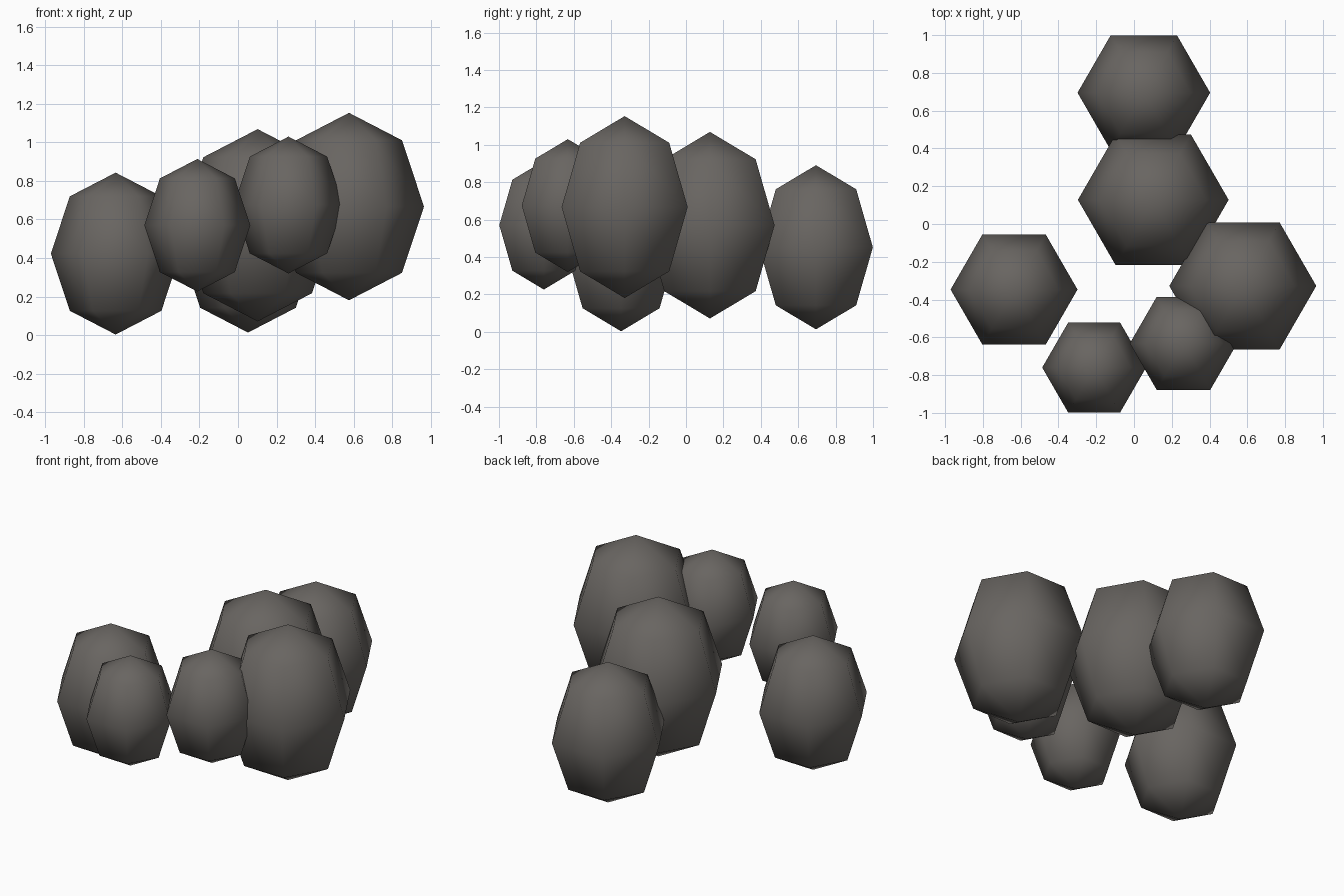
import bpy, bmesh, math

if "Cube" in bpy.data.objects:
    bpy.data.objects.remove(bpy.data.objects["Cube"])

stone = bpy.data.materials.new("warm dark grey")
stone.diffuse_color = (0.14, 0.13, 0.12, 1)
stone.use_nodes = True
stone.node_tree.nodes["Principled BSDF"].inputs["Base Color"].default_value = stone.diffuse_color

SIDES, RINGS = 6, 4
STRETCH = 1.25  # height over width


def pebble(name, x, y, z, r):
    """Low-poly six-sided sphere, stretched upward, corner towards +x."""
    bm = bmesh.new()
    top = bm.verts.new((0, 0, r * STRETCH))
    bottom = bm.verts.new((0, 0, -r * STRETCH))
    rings = []
    for j in range(1, RINGS):
        p = math.pi * j / RINGS
        rings.append([bm.verts.new((r * math.sin(p) * math.cos(a),
                                    r * math.sin(p) * math.sin(a),
                                    r * STRETCH * math.cos(p)))
                      for a in (math.tau * i / SIDES for i in range(SIDES))])
    for i in range(SIDES):
        k = (i + 1) % SIDES
        bm.faces.new((top, rings[0][i], rings[0][k]))
        bm.faces.new((bottom, rings[-1][k], rings[-1][i]))
        for up, low in zip(rings, rings[1:]):
            bm.faces.new((up[i], low[i], low[k], up[k]))
    for f in bm.faces:
        f.smooth = True
    me = bpy.data.meshes.new(name)
    bm.to_mesh(me)
    bm.free()
    me.materials.append(stone)
    ob = bpy.data.objects.new(name, me)
    ob.location = (x, y, z)
    bpy.context.collection.objects.link(ob)


# Open ring of floating lumps
pebble("left_lump", -0.635, -0.347, 0.423, 0.336)
pebble("front_lump", -0.211, -0.760, 0.570, 0.275)
pebble("front_right_lump", 0.262, -0.632, 0.675, 0.284)
pebble("right_lump", 0.576, -0.328, 0.667, 0.389)
pebble("middle_lump", 0.102, 0.128, 0.570, 0.399)
pebble("back_lump", 0.052, 0.695, 0.452, 0.351)
